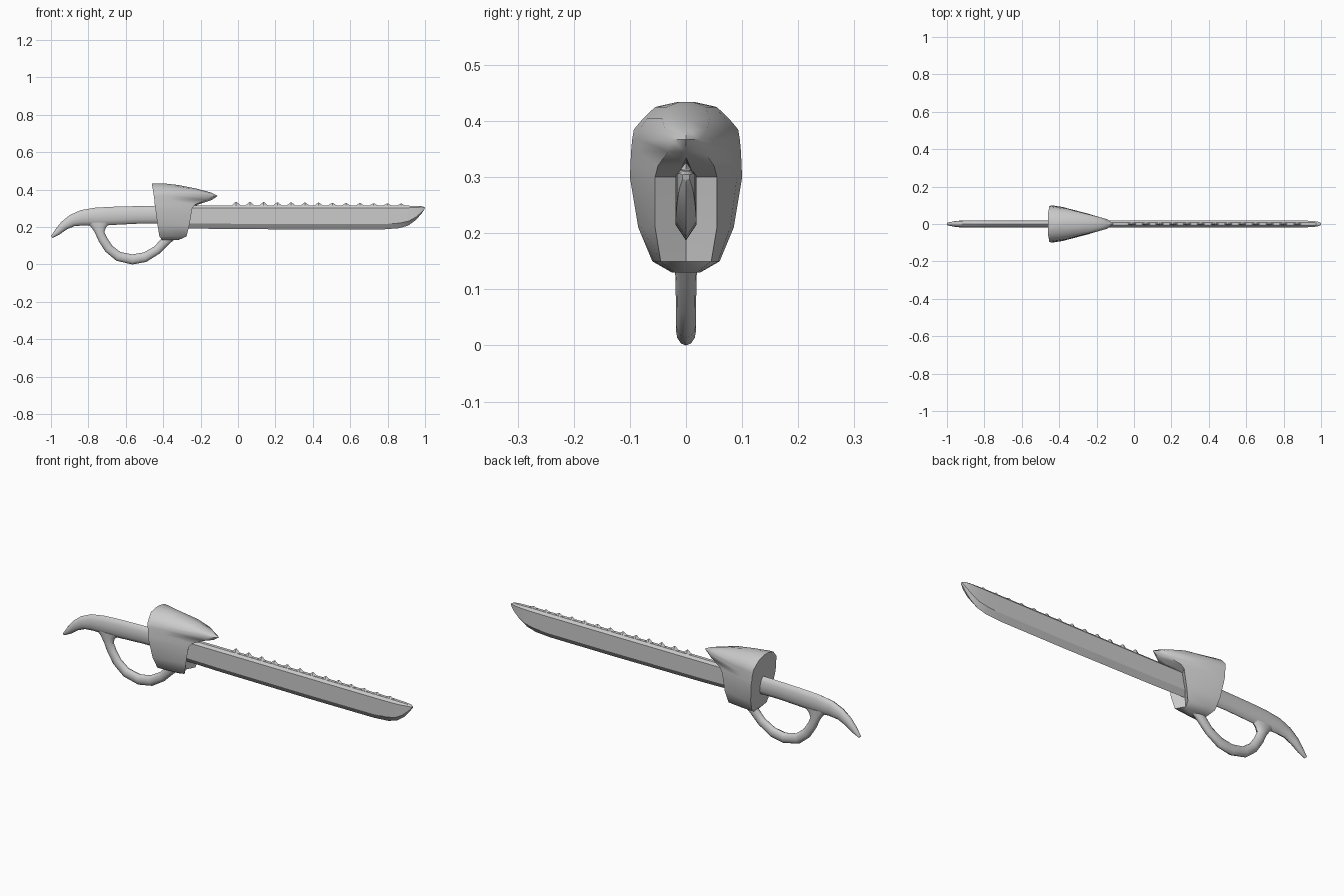
import bpy, bmesh, math
from mathutils import Vector


def skin(name, rings, angle=40):
    """Bridge a list of equal-length point rings and cap both ends."""
    bm = bmesh.new()
    vr = [[bm.verts.new(p) for p in r] for r in rings]
    n = len(vr[0])
    for a, b in zip(vr, vr[1:]):
        for i in range(n):
            j = (i + 1) % n
            bm.faces.new((a[i], a[j], b[j], b[i]))
    bm.faces.new(vr[0])
    bm.faces.new(vr[-1])
    bmesh.ops.recalc_face_normals(bm, faces=bm.faces)
    me = bpy.data.meshes.new(name)
    bm.to_mesh(me)
    bm.free()
    ob = bpy.data.objects.new(name, me)
    bpy.context.collection.objects.link(ob)
    bpy.ops.object.select_all(action='DESELECT')
    ob.select_set(True)
    bpy.context.view_layer.objects.active = ob
    bpy.ops.object.shade_smooth_by_angle(angle=math.radians(angle))
    return ob


def pair_rings(pairs, section):
    """pairs: (x top, z top, x bottom, z bottom, half width); section: (y, v) units."""
    rings = []
    for xt, zt, xb, zb, w in pairs:
        t, b = Vector((xt, 0, zt)), Vector((xb, 0, zb))
        mid, half = (t + b) / 2, (t - b) / 2
        rings.append([mid + half * v + Vector((0, w * y, 0)) for y, v in section])
    return rings


oval = [(math.sin(a), math.cos(a)) for a in (i * math.tau / 12 for i in range(12))]

# Blade: hexagonal-ish section with bevelled edge and curved tip
blade_section = [(0, -1), (1, -.55), (1, .8), (.45, 1), (-.45, 1), (-1, .8), (-1, -.55)]
blade = [(-.36, .315, -.36, .195, .019), (-.1, .315, -.1, .19, .019),
         (.4, .315, .4, .187, .019), (.8, .315, .78, .188, .019),
         (.87, .315, .86, .194, .019), (.92, .314, .91, .208, .018),
         (.96, .313, .95, .237, .016), (.985, .311, .98, .27, .012),
         (1.0, .305, .997, .295, .006)]
skin("blade", pair_rings(blade, blade_section), 25)

# Saw teeth along the spine
for i in range(13):
    x = -.01 + i * .0735
    h = .335 - .0008 * i
    base = [(x - .028, 0, .312), (x, -.011, .312), (x + .028, 0, .312), (x, .011, .312)]
    tip = [(x + (p[0] - x) * .1, p[1] * .1, h) for p in base]
    skin("tooth_%02d" % i, [base, tip], 20)

# Curved grip with hooked pommel
grip = [(-1.0, .152, -.992, .142, .007), (-.975, .19, -.955, .16, .014),
        (-.945, .227, -.915, .188, .018), (-.90, .264, -.875, .205, .019),
        (-.84, .291, -.825, .209, .02), (-.76, .304, -.755, .207, .02),
        (-.66, .309, -.66, .212, .02), (-.54, .312, -.54, .218, .02),
        (-.36, .316, -.36, .218, .02)]
skin("grip", pair_rings(grip, oval))

# Finger loop: outer edge / inner edge pairs
loop = [(-.815, .225, -.675, .225, .017), (-.785, .2, -.705, .2, .018),
        (-.766, .172, -.715, .175, .018), (-.745, .125, -.7, .142, .018),
        (-.71, .07, -.672, .1, .018), (-.65, .02, -.63, .067, .018),
        (-.565, .0, -.565, .054, .018), (-.49, .014, -.505, .064, .018),
        (-.42, .058, -.447, .096, .018), (-.37, .108, -.41, .138, .019),
        (-.32, .15, -.40, .19, .022)]
skin("finger_loop", pair_rings(loop, oval))

# Hand guard: stacked outlines with flat back, split lower flaps and a snout on top
# (z, back x, back half width, front x, front half width, front centre x)
layers = [(.13, -.405, .025, -.33, .02, -.32), (.15, -.42, .06, -.275, .045, -.30),
          (.21, -.43, .085, -.26, .055, -.295), (.30, -.442, .10, -.245, .055, -.275),
          (.32, -.445, .099, -.23, .05, -.215), (.345, -.447, .098, -.17, .033, -.14),
          (.367, -.45, .096, -.145, .026, -.108), (.385, -.453, .093, -.19, .038, -.145),
          (.405, -.456, .076, -.26, .042, -.22), (.425, -.46, .055, -.37, .035, -.32),
          (.434, -.46, .015, -.41, .012, -.40)]
rings = []
for z, xb, w, xf, wf, xc in layers:
    side = [(xb, w), (xb + .3 * (xf - xb), .8 * w + .2 * wf), (xf, wf)]
    rings.append([(x, y, z) for x, y in side] + [(xc, 0, z)]
                 + [(x, -y, z) for x, y in reversed(side)])
skin("hand_guard", rings, 50)
